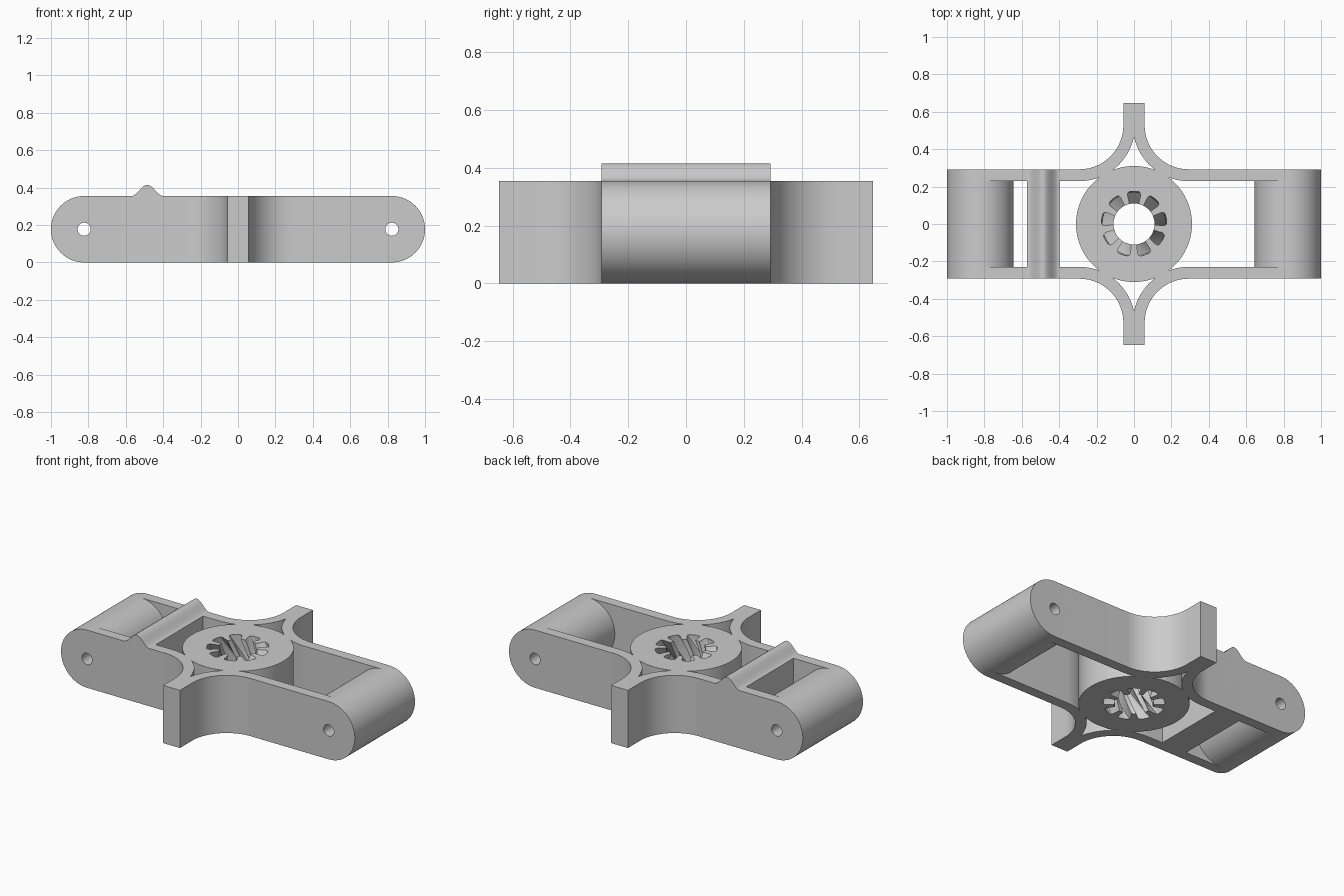
import bpy, bmesh
from math import sin, cos, pi, radians, acos
from mathutils import Vector

H = 0.355             # body height
W = 0.2925            # outer half width
T = 0.063             # wall thickness
ARM, TIP = 0.057, 0.6465   # arm half width and reach
R = 0.235             # fillet radius from wall to arm
END = H / 2           # rounded end radius
AXLE = 1 - END        # axle position along x
PIN = 0.035           # axle hole radius

old = bpy.data.objects.get("Cube")
if old:
    bpy.data.objects.remove(old)

grey = bpy.data.materials.new("plain grey")
grey.use_nodes = True
grey.diffuse_color = (0.6, 0.6, 0.6, 1)
grey.node_tree.nodes["Principled BSDF"].inputs["Base Color"].default_value = (0.6, 0.6, 0.6, 1)


def arc(cx, cy, r, a0, a1, n=24):
    return [(cx + r * cos(a0 + (a1 - a0) * i / n), cy + r * sin(a0 + (a1 - a0) * i / n))
            for i in range(n + 1)]


def circle(cx, cy, r, n=64):
    return arc(cx, cy, r, 0, 2 * pi, n)[:-1]


def finish(name, bm):
    bmesh.ops.recalc_face_normals(bm, faces=bm.faces)
    mesh = bpy.data.meshes.new(name)
    bm.to_mesh(mesh)
    bm.free()
    mesh.materials.append(grey)
    ob = bpy.data.objects.new(name, mesh)
    bpy.context.collection.objects.link(ob)
    return ob


def activate(ob):
    bpy.ops.object.select_all(action='DESELECT')
    ob.select_set(True)
    bpy.context.view_layer.objects.active = ob


def prism(name, points, lo, hi, along_y=False):
    """Extrude a closed outline along z, or an x-z outline along y."""
    place = (lambda u, v, d: (u, d, v)) if along_y else (lambda u, v, d: (u, v, d))
    bm = bmesh.new()
    face = bm.faces.new([bm.verts.new(place(u, v, lo)) for u, v in points])
    ext = bmesh.ops.extrude_face_region(bm, geom=[face])
    verts = [g for g in ext["geom"] if isinstance(g, bmesh.types.BMVert)]
    bmesh.ops.translate(bm, verts=verts, vec=Vector(place(0, 0, hi - lo)))
    return finish(name, bm)


def cut(ob, cutter):
    mod = ob.modifiers.new("cut", 'BOOLEAN')
    mod.operation, mod.solver, mod.object = 'DIFFERENCE', 'EXACT', cutter
    activate(ob)
    bpy.ops.object.modifier_apply(modifier=mod.name)
    bpy.data.objects.remove(cutter)


def smooth(ob):
    activate(ob)
    bpy.ops.object.shade_smooth_by_angle(angle=radians(30))


def drill(ob, x):
    cut(ob, prism("pin_cutter", circle(x, END, PIN, 32), -1, 1, True))


# Side rails, each flaring into a pointed arm
cx, cy = ARM + R, W + R
outer = [(AXLE, W)] + arc(cx, cy, R, -pi / 2, -pi) + [(ARM, TIP)]
inner = [(AXLE, W - T)] + arc(cx, cy, R + T, -pi / 2, -acos(-cx / (R + T)))
flip = lambda pts: [(-x, y) for x, y in reversed(pts)]
outline = outer + flip(outer) + flip(inner[:-1])[::-1] + [(0, inner[-1][1])] + inner[:-1][::-1]
for name, s in (("back_rail", 1), ("front_rail", -1)):
    rail = prism(name, [(s * x, s * y) for x, y in outline], 0, H)
    for x in (-AXLE, AXLE):
        drill(rail, x)
    smooth(rail)

# Rounded end barrels with axle holes
for name, x in (("left_end_barrel", AXLE), ("right_end_barrel", -AXLE)):
    barrel = prism(name, circle(x, END, END, 96), -W, W, True)
    drill(barrel, x)
    smooth(barrel)

# Crossbar topped by a rounded ridge
mid, half, top = -0.485, 0.086, 0.06
n = 24
ridge = [(mid - half + 2 * half * i / n, H + top * (0.5 + 0.5 * cos(pi * (2 * i / n - 1))))
         for i in range(n + 1)]
smooth(prism("ridge_crossbar", [(mid - half, 0)] + ridge + [(mid + half, 0)], -W, W, True))

# Hub with a bore cut by nine twisted grooves
hub = prism("hub", circle(0, 0, 0.31, 128), 0, H)
half_groove = [(0.175, 0), (0.175, 8), (0.17, 11.5), (0.158, 13), (0.11, 13), (0.11, 17)]
groove = [(r, -a) for r, a in half_groove[:0:-1]] + half_groove + [(0.11, 20)]
TWIST, LAYERS = 80, 28
bm = bmesh.new()
rings = []
for k in range(LAYERS + 1):
    z = -0.01 + (H + 0.02) * k / LAYERS
    turn = 90 + TWIST * (z / H - 1)
    ring = []
    for g in range(9):
        for r, a in groove:
            t = radians(turn + g * 40 + a)
            ring.append(bm.verts.new((r * cos(t), r * sin(t), z)))
    rings.append(ring)
for low, high in zip(rings, rings[1:]):
    for i in range(len(low)):
        bm.faces.new((low[i - 1], low[i], high[i], high[i - 1]))
bm.faces.new(rings[0])
bm.faces.new(rings[-1])
cut(hub, finish("groove_cutter", bm))
smooth(hub)
